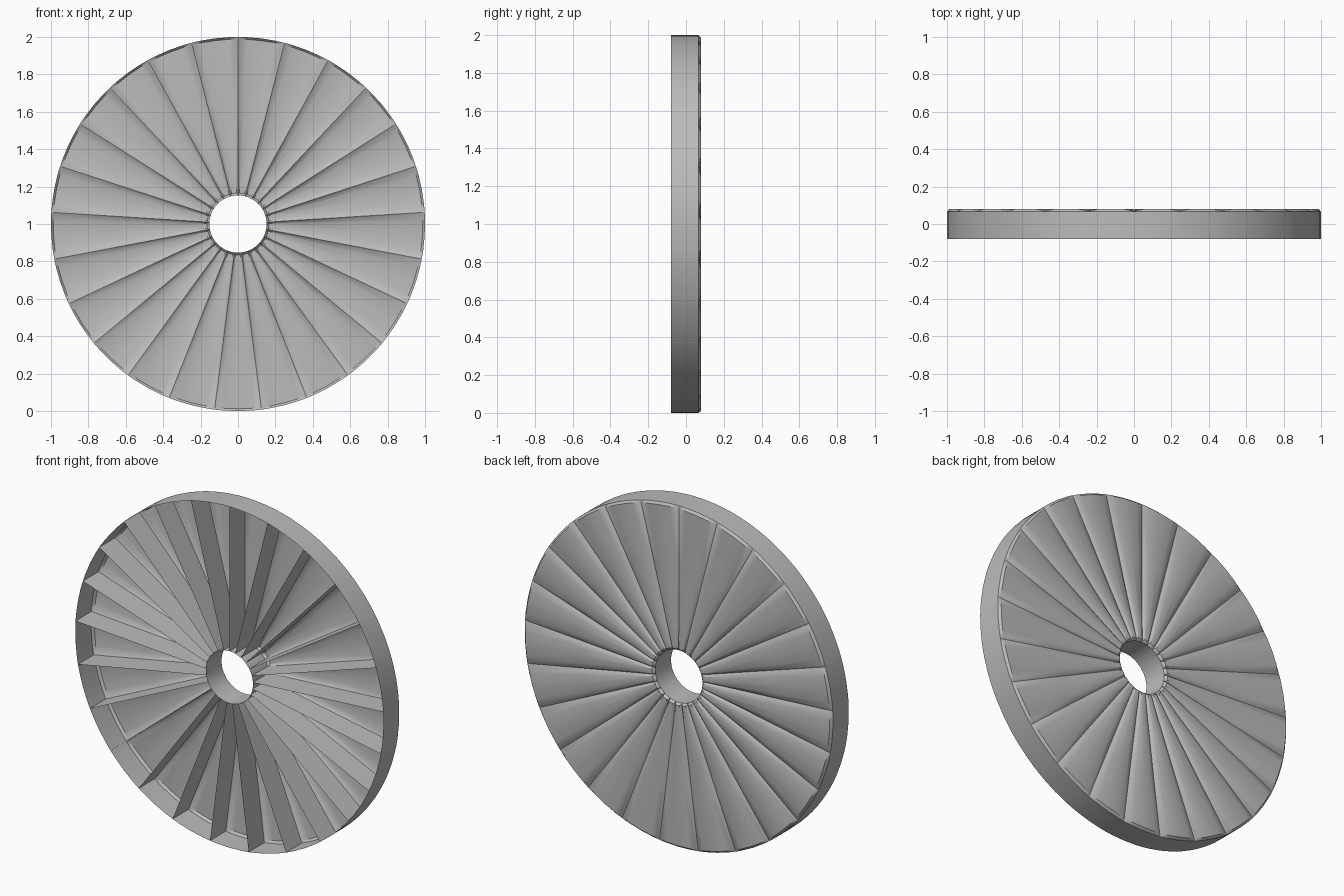
import bpy
import bmesh
from math import sin, cos, pi

if "Cube" in bpy.data.objects:
    bpy.data.objects.remove(bpy.data.objects["Cube"])

BLADES = 25
OUTER, BORE = 1.0, 0.153
FRONT, EDGE, CROWN = -0.08, 0.066, 0.08
STEP = 2 * pi / BLADES

grey = bpy.data.materials.new("plain_grey")
grey.use_nodes = True
grey.diffuse_color = (0.5, 0.5, 0.5, 1)
grey.node_tree.nodes["Principled BSDF"].inputs["Base Color"].default_value = (0.5, 0.5, 0.5, 1)

# Across each blade (-1 to 1) and along it (hub to rim)
across = [-1, -0.9, -0.6, 0, 0.6, 0.9, 1]
along = [BORE, BORE + 0.012, 0.3, 0.65, OUTER - 0.012, OUTER]


def point(bm, angle, radius, y):
    return bm.verts.new((radius * sin(angle), y, 1 + radius * cos(angle)))


def add_blade(bm, middle):
    """One hollow sector: crowned back, radial wall, rim and bore walls, open front."""
    grid = []
    for r in along:
        row = []
        for t in across:
            on_border = r in (BORE, OUTER)
            lift = 0 if on_border else 1 - abs(t) ** 5
            row.append(point(bm, middle + t * STEP / 2, r, EDGE + (CROWN - EDGE) * lift))
        grid.append(row)
    for low, high in zip(grid, grid[1:]):
        for i in range(len(across) - 1):
            bm.faces.new((low[i], high[i], high[i + 1], low[i + 1]))

    # Rim, bore and one shared radial wall drop to the open front
    for line in (grid[-1], grid[0][::-1], [row[0] for row in grid]):
        dropped = [bm.verts.new((v.co.x, FRONT, v.co.z)) for v in line]
        for i in range(len(line) - 1):
            bm.faces.new((line[i], dropped[i], dropped[i + 1], line[i + 1]))


bm = bmesh.new()
for k in range(BLADES):
    add_blade(bm, (k + 0.5) * STEP)
bmesh.ops.remove_doubles(bm, verts=bm.verts, dist=0.0001)
mesh = bpy.data.meshes.new("vaned_disc")
bm.to_mesh(mesh)
bm.free()
mesh.materials.append(grey)

disc = bpy.data.objects.new("vaned_disc", mesh)
bpy.context.collection.objects.link(disc)
bpy.context.view_layer.objects.active = disc
disc.select_set(True)
bpy.ops.object.shade_smooth_by_angle(angle=pi / 6)
